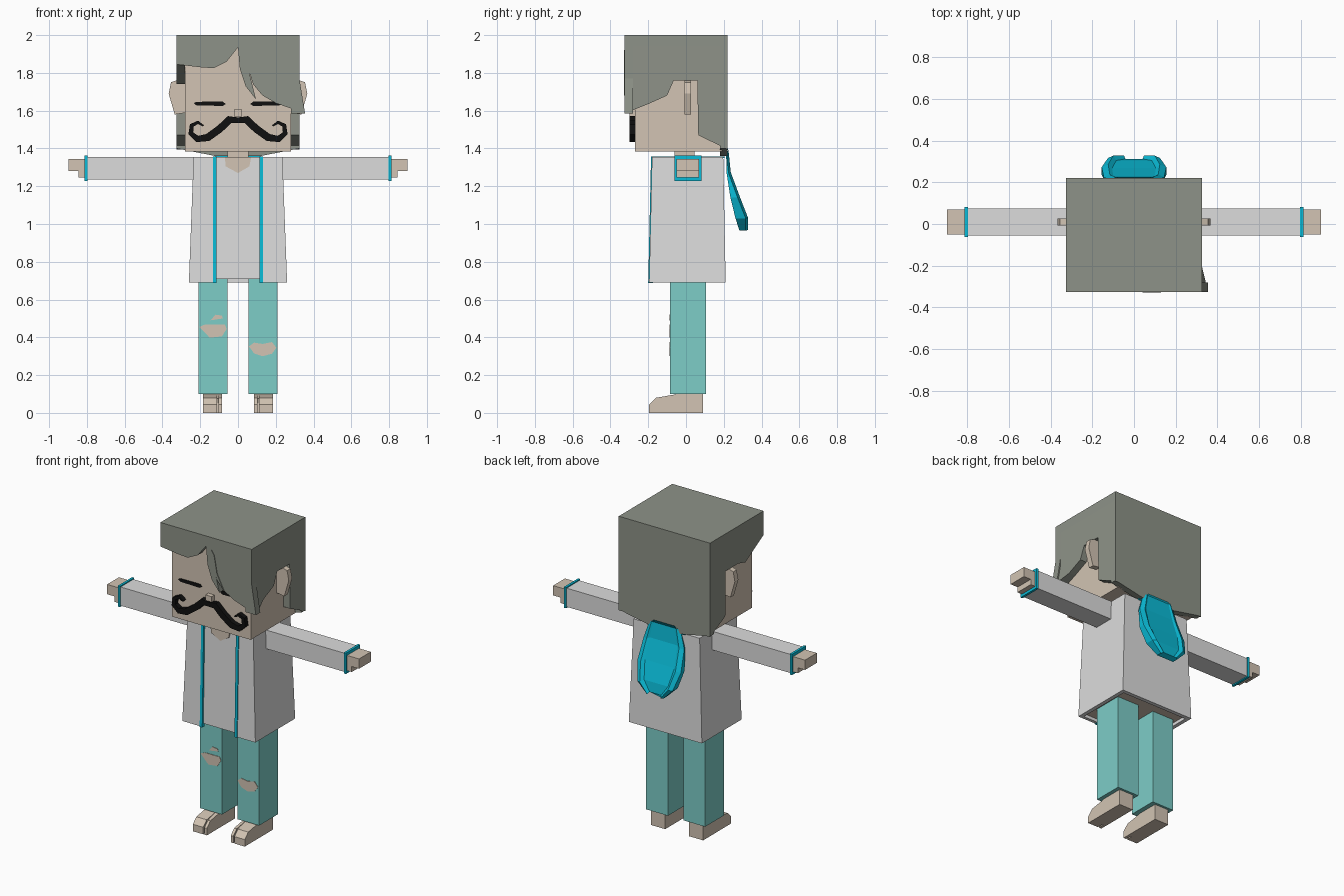
import bpy, bmesh
from mathutils import Vector

cube = bpy.data.objects.get("Cube")
if cube:
    bpy.data.objects.remove(cube)


def material(name, rgb):
    m = bpy.data.materials.new(name)
    m.use_nodes = True
    m.diffuse_color = (*rgb, 1)
    m.node_tree.nodes["Principled BSDF"].inputs["Base Color"].default_value = (*rgb, 1)
    return m


HAIR = material("grey_hair", (.27, .29, .246))
SKIN = material("skin", (.645, .552, .451))
COAT = material("light_grey_cloth", (.72, .72, .72))
PANTS = material("teal_cloth", (.205, .61, .575))
CYAN = material("cyan_trim", (.003, .5, .68))
BLACK = material("black", (.005, .005, .005))


def finish(name, bm, *mats):
    bmesh.ops.recalc_face_normals(bm, faces=bm.faces)
    mesh = bpy.data.meshes.new(name)
    bm.to_mesh(mesh)
    bm.free()
    for m in mats:
        mesh.materials.append(m)
    obj = bpy.data.objects.new(name, mesh)
    bpy.context.collection.objects.link(obj)
    return obj


def add_prism(bm, pts, axis, a, b):
    """Extrude an outline: (x, z) along y, or (y, z) along x."""
    def place(p, d):
        return (p[0], d, p[1]) if axis == "y" else (d, p[0], p[1])
    rings = [[bm.verts.new(place(p, d)) for p in pts] for d in (a, b)]
    bm.faces.new(rings[0])
    bm.faces.new(rings[1])
    for i in range(len(pts)):
        j = i - 1
        bm.faces.new((rings[0][j], rings[0][i], rings[1][i], rings[1][j]))


def prism(name, pts, axis, a, b, mat):
    bm = bmesh.new()
    add_prism(bm, pts, axis, a, b)
    return finish(name, bm, mat)


def block(name, low, high, z0, z1, *mats):
    """Tapered block between two rectangles (x0, x1, y0, y1)."""
    bm = bmesh.new()
    rings = []
    for (x0, x1, y0, y1), z in ((low, z0), (high, z1)):
        rings.append([bm.verts.new((x, y, z)) for x, y in
                      ((x0, y0), (x1, y0), (x1, y1), (x0, y1))])
    bm.faces.new(rings[0]).material_index = len(mats) - 1
    bm.faces.new(rings[1])
    for i in range(4):
        bm.faces.new((rings[0][i - 1], rings[0][i], rings[1][i], rings[1][i - 1]))
    return finish(name, bm, *mats)


def box(name, x, y, z, mat):
    return block(name, (*x, *y), (*x, *y), *z, mat)


def flip(pts, s):
    return [(s * x, z) for x, z in pts]


SIDES = (("left", 1), ("right", -1))

# Head and neck
box("head", (-.28, .28), (-.27, .19), (1.385, 1.96), SKIN)
box("neck", (-.055, .055), (-.06, .045), (1.33, 1.39), SKIN)
box("nose", (-.022, .022), (-.3, -.27), (1.57, 1.605), SKIN)

# Hair: cap, back, fringe and two different sides
box("hair_top", (-.325, .325), (-.325, .22), (1.94, 2), HAIR)
prism("hair_back", [(-.325, 2), (-.325, 1.4), (-.12, 1.36), (.12, 1.36),
                    (.325, 1.4), (.325, 2)], "y", .18, .22, HAIR)
prism("hair_fringe", [(-.325, 2), (-.325, 1.845), (-.2, 1.83), (-.13, 1.825), (-.06, 1.86),
                      (0, 1.935), (.01, 1.82), (.04, 1.73), (.095, 1.66), (.06, 1.8),
                      (.085, 1.745), (.13, 1.68), (.2, 1.64), (.355, 1.585),
                      (.325, 1.77), (.325, 2)], "y", -.325, -.28, HAIR)
prism("hair_lock", [(.04, 1.92), (.06, 1.89), (.08, 1.78), (.13, 1.68), (.08, 1.74),
                    (.055, 1.82)], "y", -.329, -.32, HAIR)
rear = [(-.065, 1.76), (.06, 1.76), (.065, 1.47), (.22, 1.395), (.22, 2), (-.325, 2)]
prism("hair_side_right", [(-.325, 1.845), (-.14, 1.74)] + rear, "x", -.325, -.28, HAIR)
side = prism("hair_side_left", [(-.325, 1.77), (-.325, 1.585), (-.2, 1.635), (-.1, 1.68)] + rear,
             "x", .28, .325, HAIR)
for v in side.data.vertices:
    if v.co.y < -.3 and v.co.z < 1.6 and v.co.x > .3:
        v.co.x = .355

# Moustache: a curling ribbon of changing width (x, z, half width)
curl = [(0, 1.55, .014), (.045, 1.553, .02), (.095, 1.505, .02), (.16, 1.458, .02),
        (.215, 1.45, .017), (.25, 1.48, .014), (.245, 1.522, .011), (.212, 1.538, .009),
        (.183, 1.52, .004)]


def ribbon(points):
    upper, lower = [], []
    for i, (x, z, w) in enumerate(points):
        a, b = points[max(i - 1, 0)], points[min(i + 1, len(points) - 1)]
        t = Vector((b[0] - a[0], b[1] - a[1])).normalized()
        upper.append((x - t.y * w, z + t.x * w))
        lower.append((x + t.y * w, z - t.x * w))
    return upper + lower[::-1]


for word, s in SIDES:
    # Face details
    prism(word + "_moustache", flip(ribbon(curl), s), "y", -.3, -.268, BLACK)
    prism(word + "_closed_eye", flip([(.065, 1.635), (.08, 1.648), (.22, 1.647), (.235, 1.64),
                                      (.22, 1.628), (.08, 1.625)], s), "y", -.275, -.268, BLACK)
    prism(word + "_ear", flip([(.27, 1.75), (.31, 1.765), (.355, 1.75), (.367, 1.69),
                               (.335, 1.58), (.27, 1.59)], s), "y", -.008, .027, SKIN)
    # Arms
    prism(word + "_sleeve", [(-.055, 1.235), (.075, 1.235), (.075, 1.355), (-.055, 1.355)],
          "x", s * .2, s * .81, COAT)
    prism(word + "_cuff", [(-.062, 1.228), (.082, 1.228), (.082, 1.362), (-.062, 1.362)],
          "x", s * .797, s * .812, CYAN)
    prism(word + "_hand", flip([(.8, 1.245), (.845, 1.245), (.845, 1.28), (.897, 1.28),
                                (.897, 1.343), (.8, 1.343)], s), "y", -.05, .07, SKIN)
    # Legs and split-toed feet
    box(word + "_trouser_leg", (s * .055, s * .21), (-.085, .105), (.1, .72), PANTS)
    foot = [(-.195, 0), (-.195, .045), (-.16, .08), (-.06, .097), (-.04, .105),
            (.09, .105), (.09, 0)]
    web = [(-.155, 0), (-.155, .075)] + foot[3:]
    bm = bmesh.new()
    for outline, x0, x1 in ((foot, .085, .103), (web, .103, .111), (foot, .111, .185)):
        add_prism(bm, outline, "x", s * x0, s * x1)
    finish(word + "_foot", bm, SKIN)
    # Coat sides, front flaps and trim
    block(word + "_coat_side", (s * .235, s * .26, -.195, .21), (s * .21, s * .235, -.18, .197),
          .69, 1.355, COAT)
    block(word + "_coat_flap", (s * .12, s * .26, -.195, -.175), (s * .12, s * .235, -.18, -.16),
          .69, 1.355, COAT)
    block(word + "_coat_trim", (s * .115, s * .133, -.2, -.175), (s * .115, s * .133, -.185, -.16),
          .688, 1.357, CYAN)
    box(word + "_neck_trim", (s * .115, s * .133), (-.183, .205), (1.35, 1.358), CYAN)

# Torso
block("coat_back", (-.26, .26, .185, .21), (-.235, .235, .172, .197), .69, 1.355, COAT)
block("shirt", (-.24, .24, -.188, .19), (-.22, .22, -.173, .18), .71, 1.354, COAT, SKIN)
prism("shirt_neckline", [(-.07, 1.355), (-.065, 1.305), (0, 1.27), (.06, 1.305), (.07, 1.355)],
      "y", -.181, -.172, SKIN)

# Torn trouser patches
tears = {
    "right_knee_tear": [(-.205, .455), (-.175, .468), (-.07, .468), (-.06, .445),
                        (-.085, .405), (-.15, .398)],
    "right_small_tear": [(-.145, .49), (-.12, .52), (-.085, .515), (-.08, .5)],
    "left_knee_tear": [(.058, .352), (.085, .372), (.13, .365), (.18, .375), (.203, .345),
                       (.18, .313), (.13, .3), (.085, .315)],
}
for name, outline in tears.items():
    prism(name, outline, "y", -.088, -.08, SKIN)

# Hanging hood: a bent, rounded shell with a sunken back
rows = [(.11, 1.385, .212, .225), (.145, 1.27, .215, .237), (.155, 1.14, .235, .285),
        (.125, 1.03, .262, .328), (.06, .965, .283, .328)]
bm = bmesh.new()
grid = []
for w, z, inner, outer in rows:
    sunk = outer - .35 * (outer - inner)
    grid.append([bm.verts.new(p) for p in (
        (-w, inner, z), (-w, outer - .012, z), (-w * .8, outer, z + .004), (-w * .68, sunk, z + .015),
        (w * .68, sunk, z + .015), (w * .8, outer, z + .004), (w, outer - .012, z), (w, inner, z))])
for a, b in zip(grid, grid[1:]):
    for i in range(8):
        bm.faces.new((a[i - 1], a[i], b[i], b[i - 1]))
bm.faces.new(grid[0])
bm.faces.new(grid[-1])
finish("hood", bm, CYAN)
